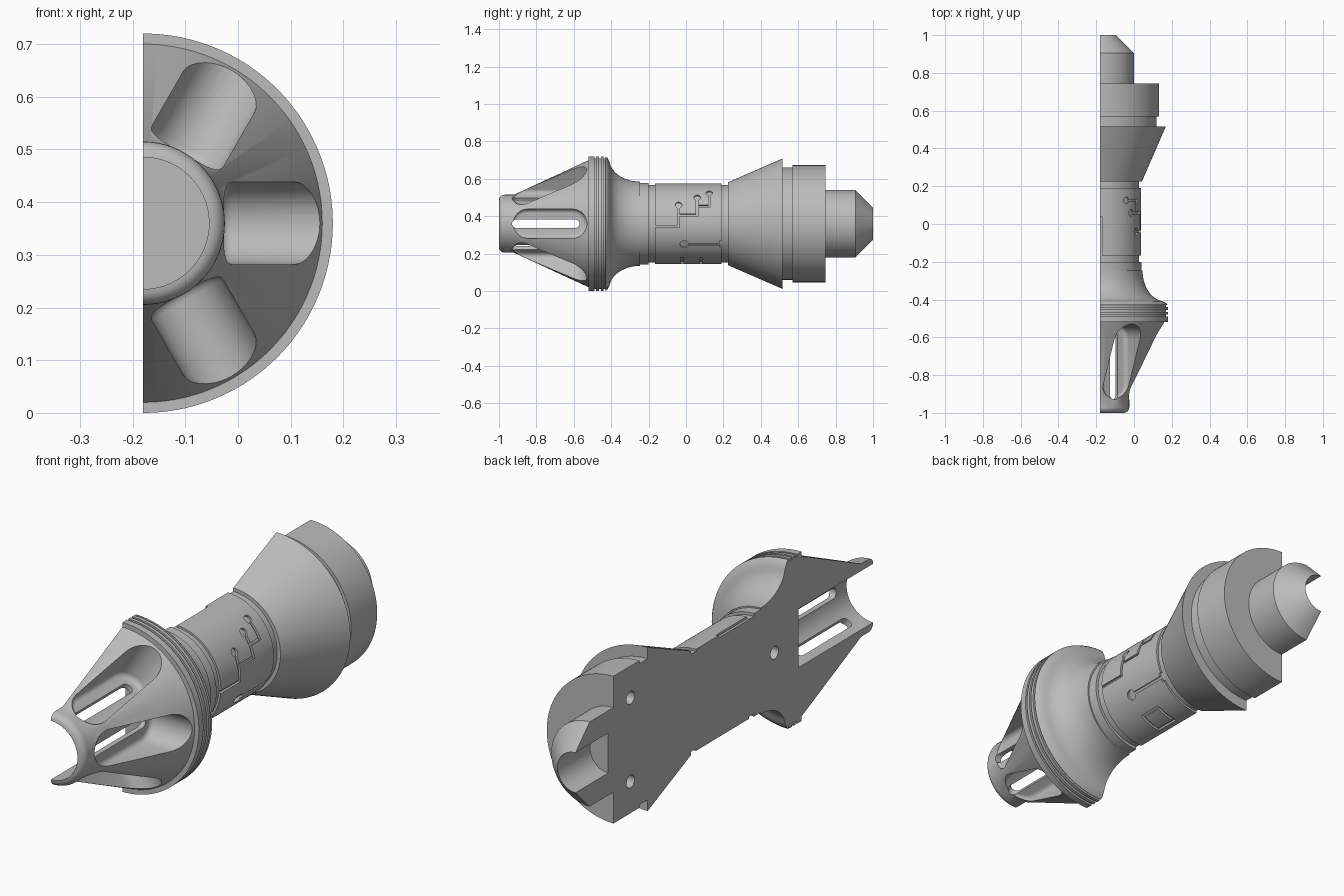
import bpy, bmesh
from math import sin, cos, pi, radians, asin, degrees
from mathutils import Matrix, Vector

cube = bpy.data.objects.get("Cube")
if cube:
    bpy.data.objects.remove(cube)

AXIS_X, AXIS_Z = -0.18, 0.36
BODY_R, GROOVE_R = 0.216, 0.206

grey = bpy.data.materials.new("plain grey")
grey.use_nodes = True
grey.diffuse_color = (0.5, 0.5, 0.5, 1)
grey.node_tree.nodes["Principled BSDF"].inputs["Base Color"].default_value = (0.5, 0.5, 0.5, 1)


def new_object(name, bm):
    bmesh.ops.recalc_face_normals(bm, faces=bm.faces[:])
    mesh = bpy.data.meshes.new(name)
    bm.to_mesh(mesh)
    bm.free()
    mesh.materials.append(grey)
    ob = bpy.data.objects.new(name, mesh)
    bpy.context.collection.objects.link(ob)
    return ob


def polar(y, r, a):
    return Vector((AXIS_X + r * cos(a), y, AXIS_Z + r * sin(a)))


def sweep(name, profile, a0, a1, steps, on_axis=False):
    """Turn a closed (y, radius) profile about the long axis and cap both ends."""
    bm = bmesh.new()
    rows = []
    for i in range(steps + 1):
        a = radians(a0 + (a1 - a0) * i / steps)
        rows.append([bm.verts.new(polar(y, r, a)) for y, r in profile])
    n = len(profile)
    for lo, hi in zip(rows, rows[1:]):
        for j in range(n - 1 if on_axis else n):
            k = (j + 1) % n
            bm.faces.new((lo[j], lo[k], hi[k], hi[j]))
    bm.faces.new(rows[0])
    bm.faces.new(rows[-1])
    bmesh.ops.remove_doubles(bm, verts=bm.verts[:], dist=1e-5)
    return new_object(name, bm)


def radial_slot(name, y0, y1, half, angle, r0, r1, fillet=0):
    """Round-ended prism pointing out from the axis, with an optional soft floor."""
    bm = bmesh.new()
    seg = 14
    outline = []
    for centre, start in ((y1 - half, -pi / 2), (y0 + half, pi / 2)):
        for i in range(seg + 1):
            a = start + pi * i / seg
            outline.append((centre + half * cos(a), half * sin(a)))
    low = [bm.verts.new((r0, y, t)) for y, t in outline]
    top = [bm.verts.new((r1, y, t)) for y, t in outline]
    floor = bm.faces.new(low)
    bm.faces.new(top)
    for i in range(len(low)):
        bm.faces.new((low[i - 1], low[i], top[i], top[i - 1]))
    bmesh.ops.recalc_face_normals(bm, faces=bm.faces[:])
    if fillet:
        bmesh.ops.bevel(bm, geom=floor.edges[:], offset=fillet, segments=5, profile=0.5, affect='EDGES')
    bm.transform(Matrix.Translation((AXIS_X, 0, AXIS_Z)) @ Matrix.Rotation(-radians(angle), 4, 'Y'))
    return new_object(name, bm)


def groove(y0, y1, a0, a1):
    """Shallow channel in the grip, between two lengths and two angles."""
    rect = [(y0, GROOVE_R), (y1, GROOVE_R), (y1, 0.26), (y0, 0.26)]
    return sweep("groove_cutter", rect, a0, a1, max(2, int(abs(a1 - a0) / 3)))


def angle_at(z):
    return degrees(asin((z - AXIS_Z) / BODY_R))


# Turned half body: hollow front, grooved collar, flare, grip, rear cone, bored tail
profile = [(-0.5, 0), (-0.5, 0.125), (-1.0, 0.125)]
profile += [(-0.97 - 0.03 * cos(t * pi / 12), 0.125 + 0.03 * sin(t * pi / 12)) for t in range(1, 7)]
profile += [(-0.92, 0.155), (-0.52, 0.34), (-0.52, 0.36)]
for y in (-0.485, -0.46, -0.435):
    profile += [(y - 0.005, 0.36), (y - 0.005, 0.35), (y + 0.005, 0.35), (y + 0.005, 0.36)]
profile += [(-0.42, 0.352)]
profile += [(-0.245 - 0.165 * cos(t * pi / 24), 0.345 - 0.12 * sin(t * pi / 24)) for t in range(1, 13)]
profile += [(-0.245, 0.219), (-0.2, 0.219), (-0.2, 0.207), (-0.167, 0.207),
            (-0.167, BODY_R), (0.19, BODY_R), (0.19, 0.207), (0.225, 0.207),
            (0.225, 0.222), (0.515, 0.348), (0.515, 0.3), (0.57, 0.3), (0.57, 0.313),
            (0.745, 0.313), (0.745, 0.18), (0.905, 0.18), (1.0, 0.085), (0.78, 0.085), (0.78, 0)]
body = sweep("half_body", profile, -90, 90, 72, on_axis=True)

cutters = []

# Scooped pockets and vent slots around the nose
for angle in (-60, 0, 60):
    cutters.append(radial_slot("pocket_cutter", -0.93, -0.53, 0.078, angle, 0.145, 0.5, 0.022))
    cutters.append(radial_slot("vent_cutter", -0.93, -0.57, 0.023, angle, 0.09, 0.3))

# Stepped circuit channel with three round ends
W = 0.006
WA = 1.6
steps = [(-0.166, -0.04, 0.345, 0.46), (-0.04, 0.06, 0.407, 0.5), (0.06, 0.125, 0.455, 0.525)]
for y0, y1, z, dot_z in steps:
    a, b = angle_at(z), angle_at(dot_z)
    cutters.append(groove(y0 - W, y1 + W, a - WA, a + WA))
    cutters.append(groove(y1 - W, y1 + W, a, b))
    cutters.append(radial_slot("dot_cutter", y1 - 0.018, y1 + 0.0181, 0.018, b, GROOVE_R, 0.26))

# Lower straight channel with a round end and a short cross bar
low = angle_at(0.25)
cutters.append(groove(-0.01, 0.185, low - WA, low + WA))
cutters.append(groove(0.178, 0.192, low - 5, low + 5))
cutters.append(radial_slot("dot_cutter", -0.032, 0.0121, 0.022, low, GROOVE_R, 0.26))

# Square outline under the grip, and the channel along the top
for y in (-0.02, 0.08):
    cutters.append(groove(y - W, y + W, -82, -58))
for a in (-82, -58):
    cutters.append(groove(-0.02 - W, 0.08 + W, a - WA, a + WA))
cutters.append(groove(-0.168, 0.04, 87, 93))

# Alignment holes in the flat face
for y, dz in ((-0.338, 0), (0.63, 0.178), (0.63, -0.178)):
    bm = bmesh.new()
    bmesh.ops.create_cone(bm, cap_ends=True, segments=32, radius1=0.027, radius2=0.027, depth=0.16,
                          matrix=Matrix.Translation((AXIS_X, y, AXIS_Z + dz)) @ Matrix.Rotation(pi / 2, 4, 'Y'))
    cutters.append(new_object("hole_cutter", bm))

# Carve every cutter out of the body
bpy.context.view_layer.objects.active = body
for cutter in cutters:
    mod = body.modifiers.new("carve", 'BOOLEAN')
    mod.operation = 'DIFFERENCE'
    mod.solver = 'EXACT'
    mod.object = cutter
    bpy.ops.object.modifier_apply(modifier=mod.name)
    bpy.data.objects.remove(cutter)

bpy.ops.object.select_all(action='DESELECT')
body.select_set(True)
bpy.ops.object.shade_smooth_by_angle(angle=radians(25))
